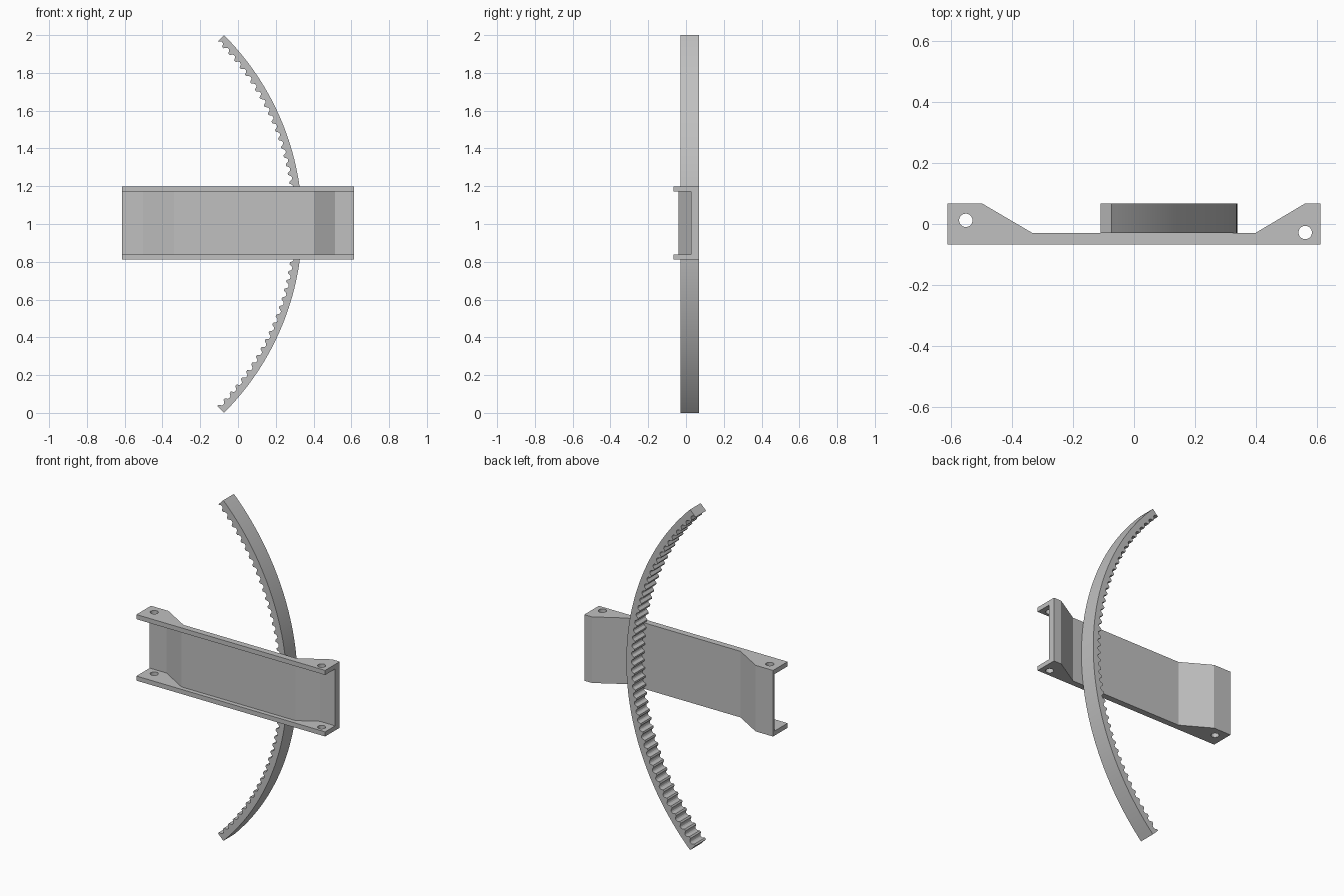
import bpy
import bmesh
from math import sin, cos, pi, radians
from mathutils import Vector

cube = bpy.data.objects.get("Cube")
if cube:
    bpy.data.objects.remove(cube, do_unlink=True)

grey = bpy.data.materials.new("light_grey")
grey.use_nodes = True
grey.diffuse_color = (0.53, 0.53, 0.53, 1)
grey.node_tree.nodes["Principled BSDF"].inputs["Base Color"].default_value = grey.diffuse_color


def extrude_outline(name, loops, push):
    """Fill closed 3D loops (later loops are holes) and extrude them along push."""
    bm = bmesh.new()
    for loop in loops:
        verts = [bm.verts.new(p) for p in loop]
        for i, v in enumerate(verts):
            bm.edges.new((verts[i - 1], v))
    bmesh.ops.triangle_fill(bm, edges=bm.edges[:], use_beauty=True)
    out = bmesh.ops.extrude_face_region(bm, geom=bm.faces[:])
    moved = [g for g in out["geom"] if isinstance(g, bmesh.types.BMVert)]
    bmesh.ops.translate(bm, verts=moved, vec=Vector(push))
    bmesh.ops.recalc_face_normals(bm, faces=bm.faces[:])
    mesh = bpy.data.meshes.new(name)
    bm.to_mesh(mesh)
    bm.free()
    mesh.materials.append(grey)
    obj = bpy.data.objects.new(name, mesh)
    bpy.context.collection.objects.link(obj)
    return obj


def circle(x, y, z, r, n=32):
    return [(x + r * cos(2 * pi * i / n), y + r * sin(2 * pi * i / n), z) for i in range(n)]


# Shared back edge of the bracket, left to right in plan
back_edge = [(-0.613, 0.068), (-0.5, 0.068), (-0.333, -0.03),
             (0.398, -0.03), (0.563, 0.068), (0.613, 0.068)]
front_y = -0.067
flange = 0.027
bottom, top = 0.811, 1.199

# Bracket flanges with pivot holes
for name, z in (("lower_flange", bottom), ("upper_flange", top - flange)):
    outline = [(x, y, z) for x, y in back_edge + [(0.613, front_y), (-0.613, front_y)]]
    holes = [circle(-0.5525, 0.012, z, 0.022), circle(0.5625, -0.028, z, 0.022)]
    extrude_outline(name, [outline] + holes, (0, 0, flange))

# Bent web between the flanges, thicker at the +x end
web_front = [(0.613, 0.026), (0.513, 0.026), (0.402, -0.041),
             (-0.339, -0.041), (-0.503, 0.056), (-0.613, 0.056)]
z = bottom + flange
extrude_outline("bracket_web", [[(x, y, z) for x, y in back_edge + web_front]],
                (0, 0, top - bottom - 2 * flange))

# Curved rack: smooth outer arc, toothed inner arc
centre_x, outer_r, tip_r, root_r = -1.074, 1.414, 1.364, 1.381
teeth = 45
pitch = radians(90) / teeth


def arc_point(r, a):
    return (centre_x + r * cos(a), -0.03, 1 + r * sin(a))


start = -pi / 4
outer = [arc_point(outer_r, start + pi / 2 * i / 64) for i in range(65)]
tooth = [(0, tip_r), (0.22, tip_r), (0.4, root_r - 0.003), (0.52, root_r),
         (0.68, root_r), (0.8, root_r - 0.003)]
inner = [arc_point(r, start + (k + f) * pitch) for k in range(teeth) for f, r in tooth]
inner.append(arc_point(tip_r, -start))
rack = extrude_outline("toothed_arc", [outer + inner[::-1]], (0, 0.098, 0))

bpy.ops.object.select_all(action="DESELECT")
rack.select_set(True)
bpy.context.view_layer.objects.active = rack
bpy.ops.object.shade_smooth_by_angle(angle=radians(20))
